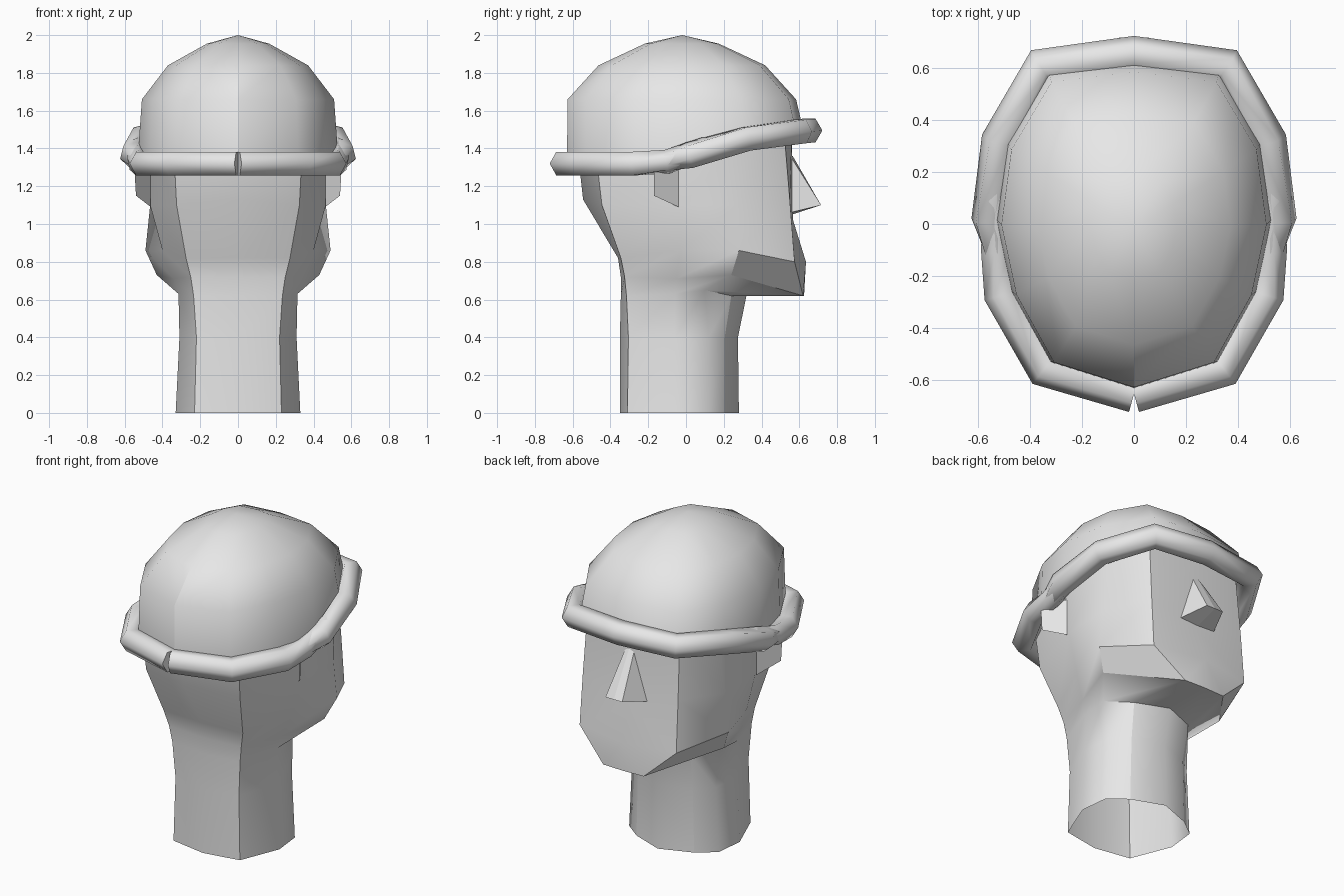
import bpy
import bmesh
import math
from mathutils import Vector

default = bpy.data.objects.get("Cube")
if default:
    bpy.data.objects.remove(default, do_unlink=True)

GREY = (0.8, 0.8, 0.8, 1.0)
clay = bpy.data.materials.new("plain_grey")
clay.use_nodes = True
clay.diffuse_color = GREY
clay.node_tree.nodes["Principled BSDF"].inputs["Base Color"].default_value = GREY


def finish(name, bm, smooth=True):
    """Turn a half mesh into an object mirrored across x."""
    for face in bm.faces:
        face.smooth = smooth
    mesh = bpy.data.meshes.new(name)
    bm.to_mesh(mesh)
    bm.free()
    mesh.materials.append(clay)
    obj = bpy.data.objects.new(name, mesh)
    bpy.context.collection.objects.link(obj)
    mirror = obj.modifiers.new("mirror", 'MIRROR')
    mirror.use_clip = True
    mirror.merge_threshold = 0.002


def bridge(bm, rows, closed=False):
    """Skin neighbouring rows of vertices with quads."""
    for low, high in zip(rows, rows[1:]):
        count = len(low)
        for i in range(count if closed else count - 1):
            j = (i + 1) % count
            bm.faces.new((low[i], low[j], high[j], high[i]))


def sharpen(bm, chain):
    """Mark the edges along a chain of vertices as hard."""
    for a, b in zip(chain, chain[1:]):
        bm.edges.get((a, b)).smooth = False


def outward(bm, centre=(0, 0, 1)):
    """Make the faces of an open shell point away from its centre."""
    bmesh.ops.recalc_face_normals(bm, faces=bm.faces)
    facing = sum(f.normal.dot(f.calc_center_median() - Vector(centre)) * f.calc_area()
                 for f in bm.faces)
    if facing < 0:
        bmesh.ops.reverse_faces(bm, faces=bm.faces)


# Head and neck: vertical contour lines running from the nape round to the face
nape = [(0, -.35, 0), (0, -.35, .4), (0, -.345, .62), (0, -.345, .72),
        (0, -.36, .82), (0, -.545, 1.13), (0, -.575, 1.4)]
nape_corner = [(.23, -.31, 0), (.22, -.305, .4), (.235, -.315, .62), (.25, -.325, .72),
               (.275, -.345, .82), (.325, -.445, 1.1), (.34, -.48, 1.4)]
side = [(.33, -.06, 0), (.31, -.06, .4), (.315, -.06, .63), (.34, -.05, .71),
        (.4, -.03, .86), (.465, -.02, 1.1), (.48, 0, 1.45)]
cheek = [(.31, .12, 0), (.29, .12, .4), (.31, .1, .65), (.43, .24, .73),
         (.49, .28, .86), (.465, .28, 1.1), (.45, .32, 1.48)]
face_corner = [(.2, .205, 0), (.19, .205, .4), (.2, .24, .62), (.14, .62, .62),
               (.335, .575, .8), (.33, .55, 1.12), (.32, .52, 1.48)]
face_middle = [(0, .28, 0), (0, .275, .4), (0, .32, .62), (0, .625, .62),
               (0, .635, .8), (0, .567, 1.02), (0, .56, 1.48)]

bm = bmesh.new()
lines = [[bm.verts.new(p) for p in line]
         for line in (nape, nape_corner, side, cheek, face_corner, face_middle)]
bridge(bm, lines)
sharpen(bm, lines[1])
sharpen(bm, lines[4][:3])
sharpen(bm, lines[4][3:])
sharpen(bm, lines[3][3:5])
for level in (2, 3):
    sharpen(bm, [line[level] for line in lines[3:]])
sharpen(bm, [line[4] for line in lines[3:5]])
outward(bm)
finish("head", bm)

# Cap: one plan outline shrunk in rings towards the crown
plan = [(0, -.63), (.32, -.53), (.47, -.26), (.53, .02), (.49, .32), (.33, .59), (0, .63)]
rim = [1.34, 1.34, 1.33, 1.36, 1.42, 1.46, 1.46]
bm = bmesh.new()
rings = [[bm.verts.new((x, y, z)) for (x, y), z in zip(plan, rim)]]
for scale, height in ((.96, 1.66), (.7, 1.84), (.31, 1.955)):
    rings.append([bm.verts.new((x * scale, y * scale - .022, height)) for x, y in plan])
bridge(bm, rings)
crown = bm.verts.new((0, -.02, 2))
for a, b in zip(rings[-1], rings[-1][1:]):
    bm.faces.new((a, b, crown))
sharpen(bm, [ring[0] for ring in rings[:3]])
outward(bm)
finish("cap", bm)


def strand(name, path, open_middle, twist):
    """Six-sided rolled cloth along a path of (x, y, z, radius)."""
    bm = bmesh.new()
    points = [Vector(p[:3]) for p in path]
    rows = []
    for i, p in enumerate(points):
        before = points[max(i - 1, 0)]
        after = points[min(i + 1, len(points) - 1)]
        along = (p - before).normalized() + (after - p).normalized()
        if i == 0 and not open_middle:
            along = Vector((1, 0, 0))
        across = along.cross(Vector((0, 0, 1))).normalized()
        up = across.cross(along).normalized()
        ring = []
        for k in range(6):
            angle = math.tau * k / 6 + twist * max(i - 2, 0)
            offset = across * math.cos(angle) + up * math.sin(angle)
            ring.append(bm.verts.new(p + offset * path[i][3]))
        rows.append(ring)
    bridge(bm, rows, closed=True)
    bm.faces.new(rows[-1])
    if open_middle:
        bm.faces.new(rows[0])
        sharpen(bm, rows[0] + rows[0][:1])
    sharpen(bm, rows[-1] + rows[-1][:1])
    bmesh.ops.recalc_face_normals(bm, faces=bm.faces)
    finish(name, bm)


# Headband: a front roll and a split back roll that cross over the ears
strand("headband_front",
       [(0, .65, 1.495, .072), (.355, .607, 1.49, .072), (.515, .32, 1.45, .072),
        (.555, .02, 1.365, .072), (.52, -.13, 1.33, .05), (.49, -.25, 1.32, .02)],
       False, .3)
strand("headband_back",
       [(0, -.652, 1.32, .072), (.345, -.557, 1.32, .072), (.505, -.27, 1.32, .072),
        (.525, -.1, 1.33, .065), (.535, .1, 1.4, .06), (.51, .28, 1.45, .03)],
       True, .3)

# Ears: thin flaps flaring away from the head towards the back
bm = bmesh.new()
bm.faces.new([bm.verts.new(p) for p in
              ((.462, -.04, 1.09), (.462, -.04, 1.32), (.55, -.17, 1.32), (.54, -.17, 1.15))])
outward(bm, (0, -.5, 1))
finish("ear", bm, smooth=False)

# Nose: flat-fronted wedge, wider at the nostrils than at the tip
bm = bmesh.new()
top, tip, base = [bm.verts.new(p) for p in ((0, .565, 1.36), (0, .715, 1.1), (0, .56, 1.05))]
top_side, tip_side, nostril = [bm.verts.new(p) for p in
                               ((.03, .555, 1.355), (.058, .715, 1.1), (.127, .55, 1.06))]
bm.faces.new((top, tip, tip_side, top_side))
bm.faces.new((top_side, tip_side, nostril))
bm.faces.new((base, nostril, tip_side, tip))
outward(bm, (0, .55, 1.2))
finish("nose", bm, smooth=False)
